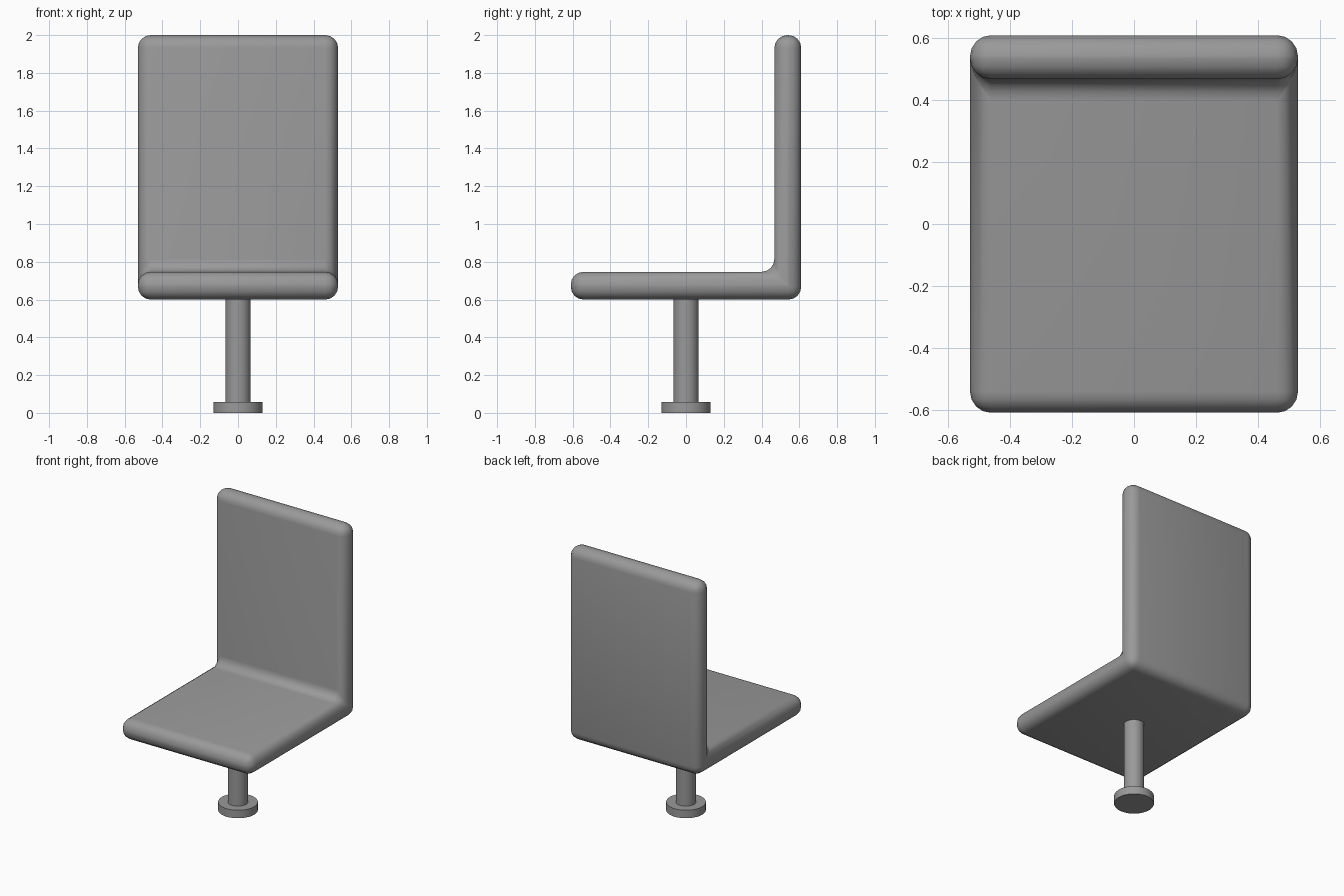
import bpy, bmesh, math

cube = bpy.data.objects.get("Cube")
if cube:
    bpy.data.objects.remove(cube, do_unlink=True)

grey = bpy.data.materials.new("plain_grey")
grey.use_nodes = True
colour = (0.32, 0.32, 0.32, 1)
grey.diffuse_color = colour
grey.node_tree.nodes["Principled BSDF"].inputs["Base Color"].default_value = colour


def finish(obj, angle):
    obj.data.materials.append(grey)
    bpy.ops.object.select_all(action="DESELECT")
    obj.select_set(True)
    bpy.context.view_layer.objects.active = obj
    bpy.ops.object.shade_smooth_by_angle(angle=math.radians(angle))


def cylinder(name, radius, bottom, top):
    bpy.ops.mesh.primitive_cylinder_add(
        vertices=32, radius=radius, depth=top - bottom,
        location=(0, 0, (bottom + top) / 2))
    obj = bpy.context.object
    obj.name = name
    finish(obj, 30)


# Seat and backrest: one L-shaped profile across the width, with rounded edges
half_width = 0.53
profile = [(-0.61, 0.6), (0.61, 0.6), (0.61, 2), (0.468, 2), (0.468, 0.747), (-0.61, 0.747)]
bm = bmesh.new()
side = bm.faces.new([bm.verts.new((-half_width, y, z)) for y, z in profile])
extruded = bmesh.ops.extrude_face_region(bm, geom=[side])
verts = [v for v in extruded["geom"] if isinstance(v, bmesh.types.BMVert)]
bmesh.ops.translate(bm, verts=verts, vec=(2 * half_width, 0, 0))
bmesh.ops.recalc_face_normals(bm, faces=bm.faces)
bmesh.ops.bevel(bm, geom=bm.edges[:], offset=0.068, offset_type="OFFSET",
                segments=4, profile=0.5, affect="EDGES", clamp_overlap=True)
mesh = bpy.data.meshes.new("seat_and_backrest")
bm.to_mesh(mesh)
bm.free()
seat = bpy.data.objects.new("seat_and_backrest", mesh)
bpy.context.collection.objects.link(seat)
finish(seat, 40)

# Pedestal
cylinder("post", 0.067, 0.03, 0.64)
cylinder("base_disc", 0.131, 0, 0.058)
